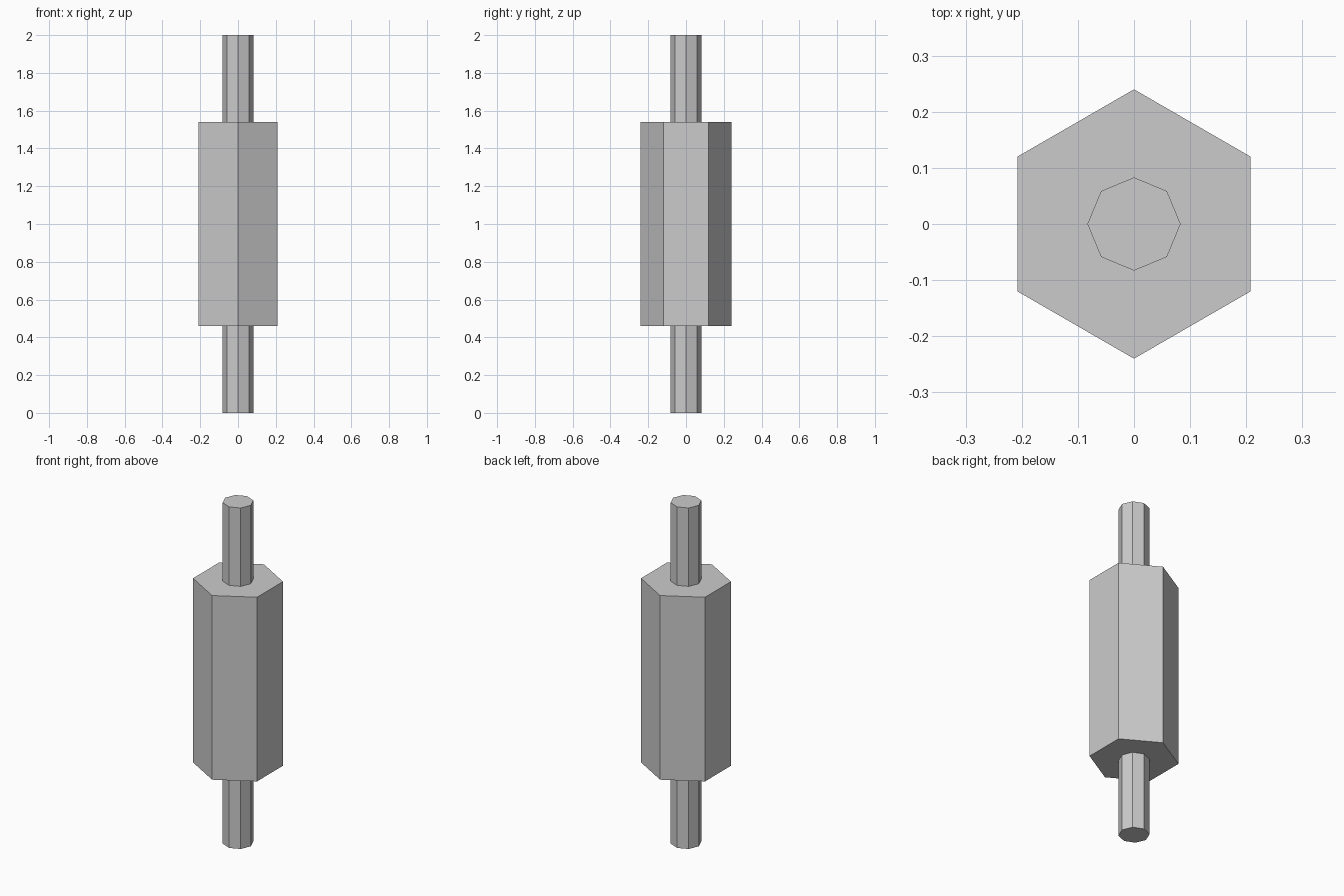
import bpy

cube = bpy.data.objects.get("Cube")
if cube:
    bpy.data.objects.remove(cube, do_unlink=True)

# Single light grey for the whole model
grey = bpy.data.materials.new("light_grey")
grey.use_nodes = True
colour = (0.6, 0.6, 0.6, 1)
grey.diffuse_color = colour
grey.node_tree.nodes["Principled BSDF"].inputs["Base Color"].default_value = colour


def prism(name, sides, radius, bottom, top):
    """Flat-shaded upright prism with a corner pointing along +y."""
    bpy.ops.mesh.primitive_cylinder_add(
        vertices=sides, radius=radius, depth=top - bottom,
        location=(0, 0, (bottom + top) / 2))
    obj = bpy.context.object
    obj.name = obj.data.name = name
    obj.data.materials.append(grey)
    return obj


BODY_BOTTOM, BODY_TOP = 0.46, 1.54

# Hexagonal body
prism("hex_body", 6, 0.24, BODY_BOTTOM, BODY_TOP)

# Octagonal pins at both ends
prism("lower_pin", 8, 0.083, 0, BODY_BOTTOM)
prism("upper_pin", 8, 0.083, BODY_TOP, 2)
